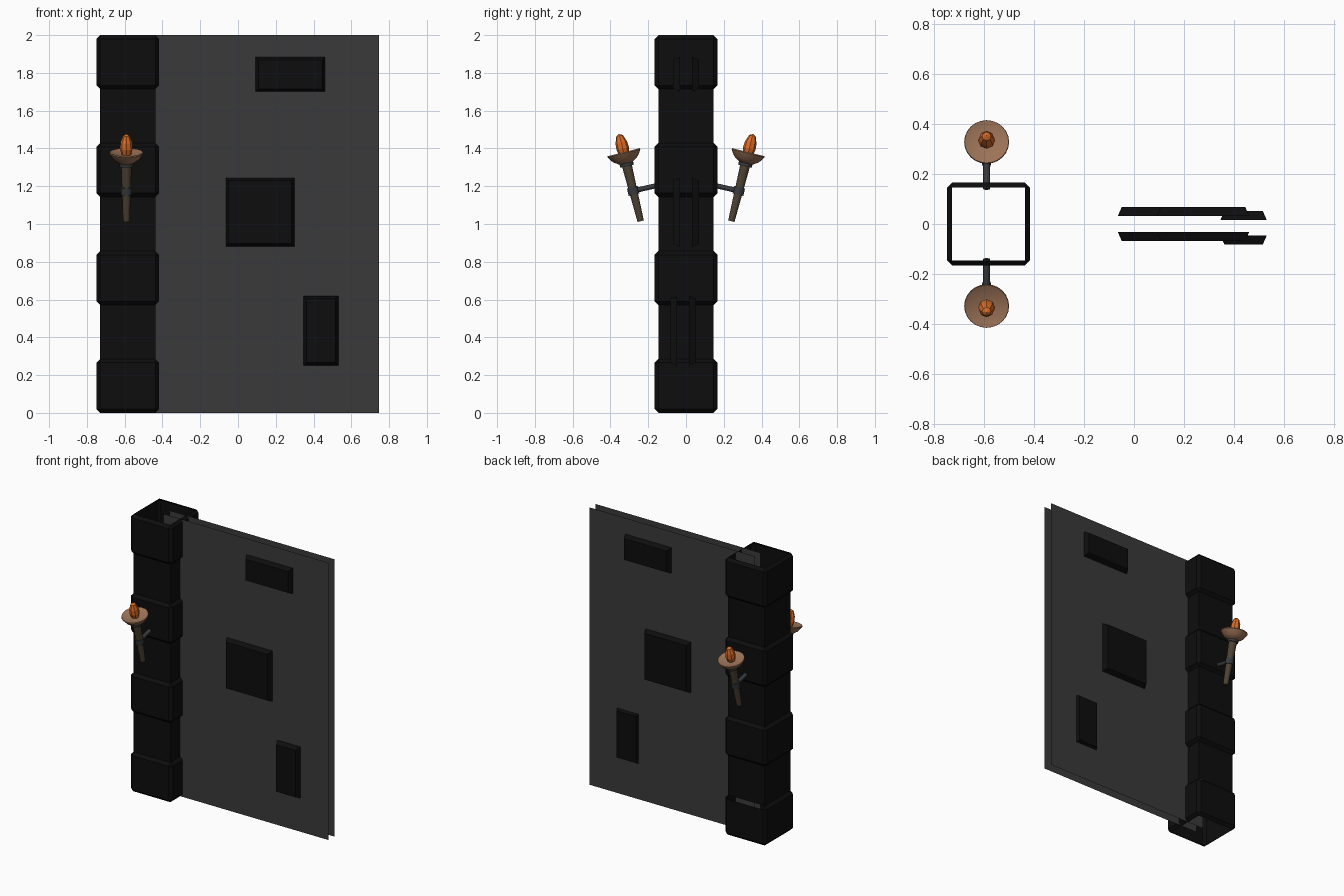
import bpy, bmesh, math
from mathutils import Vector, Matrix

cube = bpy.data.objects.get("Cube")
if cube:
    bpy.data.objects.remove(cube, do_unlink=True)


def material(name, rgb):
    m = bpy.data.materials.new(name)
    m.use_nodes = True
    m.diffuse_color = (*rgb, 1)
    m.node_tree.nodes["Principled BSDF"].inputs["Base Color"].default_value = (*rgb, 1)
    return m


STONE = material("black stone", (0.004, 0.004, 0.004))
WALL = material("dark grey plaster", (0.042, 0.042, 0.042))
WOOD = material("dark wood", (0.075, 0.055, 0.033))
IRON = material("iron", (0.04, 0.042, 0.046))
BOWL = material("tan bowl", (0.33, 0.17, 0.095))
FLAME = material("orange flame", (0.72, 0.15, 0.02))


def finish(bm, name, mat, smooth=False, recalc=True):
    if recalc:
        bmesh.ops.recalc_face_normals(bm, faces=bm.faces)
    mesh = bpy.data.meshes.new(name)
    bm.to_mesh(mesh)
    bm.free()
    mesh.materials.append(mat)
    ob = bpy.data.objects.new(name, mesh)
    bpy.context.collection.objects.link(ob)
    if smooth:
        bpy.ops.object.select_all(action='DESELECT')
        ob.select_set(True)
        bpy.context.view_layer.objects.active = ob
        bpy.ops.object.shade_smooth_by_angle(angle=math.radians(40))
    return ob


def box(size, centre):
    bm = bmesh.new()
    bmesh.ops.create_cube(bm, size=1)
    bmesh.ops.scale(bm, vec=size, verts=bm.verts)
    bmesh.ops.translate(bm, vec=centre, verts=bm.verts)
    return bm


def lathe(name, profile, base, axis, mat, sides=12, smooth=True):
    """Spin (radius, height) points around an axis starting at base."""
    bm = bmesh.new()
    pts = [bm.verts.new((r, 0, h)) for r, h in profile]
    edges = [bm.edges.new(p) for p in zip(pts, pts[1:])]
    bmesh.ops.spin(bm, geom=pts + edges, cent=(0, 0, 0), axis=(0, 0, 1),
                   angle=math.tau, steps=sides, use_merge=True)
    bmesh.ops.remove_doubles(bm, verts=bm.verts, dist=1e-5)
    turn = Vector(axis).to_track_quat('Z', 'Y').to_matrix().to_4x4()
    bmesh.ops.transform(bm, matrix=Matrix.Translation(base) @ turn, verts=bm.verts)
    return finish(bm, name, mat, smooth)


# Hollow pillar: alternating wide chamfered blocks and narrow sleeves
PX, WIDE, CHAMFER = -0.584, 0.332, 0.02
step = 2 / 7
for i in range(7):
    wide = i % 2 == 0
    w = WIDE if wide else WIDE - 2 * CHAMFER
    bm = box((w, w, step), (PX, 0, (i + 0.5) * step))
    if wide:
        bmesh.ops.bevel(bm, geom=bm.edges[:], offset=CHAMFER, segments=1, affect='EDGES')
    bm.normal_update()
    drop = [f for f in bm.faces if abs(f.normal.z) > 0.9]
    if i == 0:  # open ledge at the back of the lowest block
        drop += [f for f in bm.faces if f.normal.z > 0.5 and f.normal.y > 0.6]
    bmesh.ops.delete(bm, geom=drop, context='FACES')
    finish(bm, "pillar_block" if wide else "pillar_sleeve", STONE, recalc=False)

# Both sides of the wall, its raised stones and the torches
WALL_Y, WALL_X0, WALL_X1 = 0.033, -0.57, 0.746
STONES = [(-0.065, 0.88, 0.365, 0.365, 0),
          (0.092, 1.70, 0.37, 0.185, 0),
          (0.347, 0.25, 0.185, 0.37, -0.015)]
for side, label in ((-1, "front"), (1, "back")):
    # Thin wall sheet
    bm = bmesh.new()
    corners = [(WALL_X0, 0), (WALL_X1, 0), (WALL_X1, 2), (WALL_X0, 2)]
    f = bm.faces.new([bm.verts.new((x, side * WALL_Y, z)) for x, z in corners])
    if side > 0:
        f.normal_flip()
    finish(bm, label + "_wall", WALL, recalc=False)

    # Stones with sloping rims
    for x, z, w, h, shift in STONES:
        y0 = side * (WALL_Y - 0.001) + shift
        cx, cz = x + w / 2, z + h / 2
        bm = box((w, 0.036, h), (cx, y0 + side * 0.018, cz))
        for v in bm.verts:
            if (v.co.y - y0) * side > 0.018:
                v.co.x -= math.copysign(0.016, v.co.x - cx)
                v.co.z -= math.copysign(0.016, v.co.z - cz)
        finish(bm, label + "_wall_stone", STONE)

    # Torch leaning away from the pillar
    axis = Vector((0, side * 0.24, 0.97)).normalized()
    foot = Vector((-0.591, side * 0.24, 1.015))
    lathe(label + "_torch_handle", [(0, 0), (0.018, 0), (0.028, 0.31), (0, 0.31)],
          foot, axis, WOOD, 10)
    lathe(label + "_torch_collar", [(0, 0.3), (0.037, 0.3), (0.037, 0.316), (0, 0.316)],
          foot, axis, IRON, 12)
    lathe(label + "_torch_bowl",
          [(0, 0.315), (0.034, 0.315), (0.068, 0.338), (0.09, 0.37), (0.088, 0.376),
           (0.06, 0.366), (0, 0.36)], foot, axis, BOWL, 24)
    lathe(label + "_torch_flame",
          [(0, 0.35), (0.024, 0.36), (0.034, 0.395), (0.031, 0.43), (0.018, 0.465), (0, 0.476)],
          foot, axis, FLAME, 8, smooth=False)

    # Bracket: ring around the handle and an arm into the pillar
    lathe(label + "_bracket_ring", [(0, 0.145), (0.029, 0.145), (0.029, 0.185), (0, 0.185)],
          foot, axis, IRON, 12)
    start = Vector((-0.591, side * 0.14, 1.207))
    arm = foot + axis * 0.165 - start
    lathe(label + "_bracket_arm", [(0, 0), (0.014, 0), (0.014, arm.length), (0, arm.length)],
          start, arm, IRON, 10)
